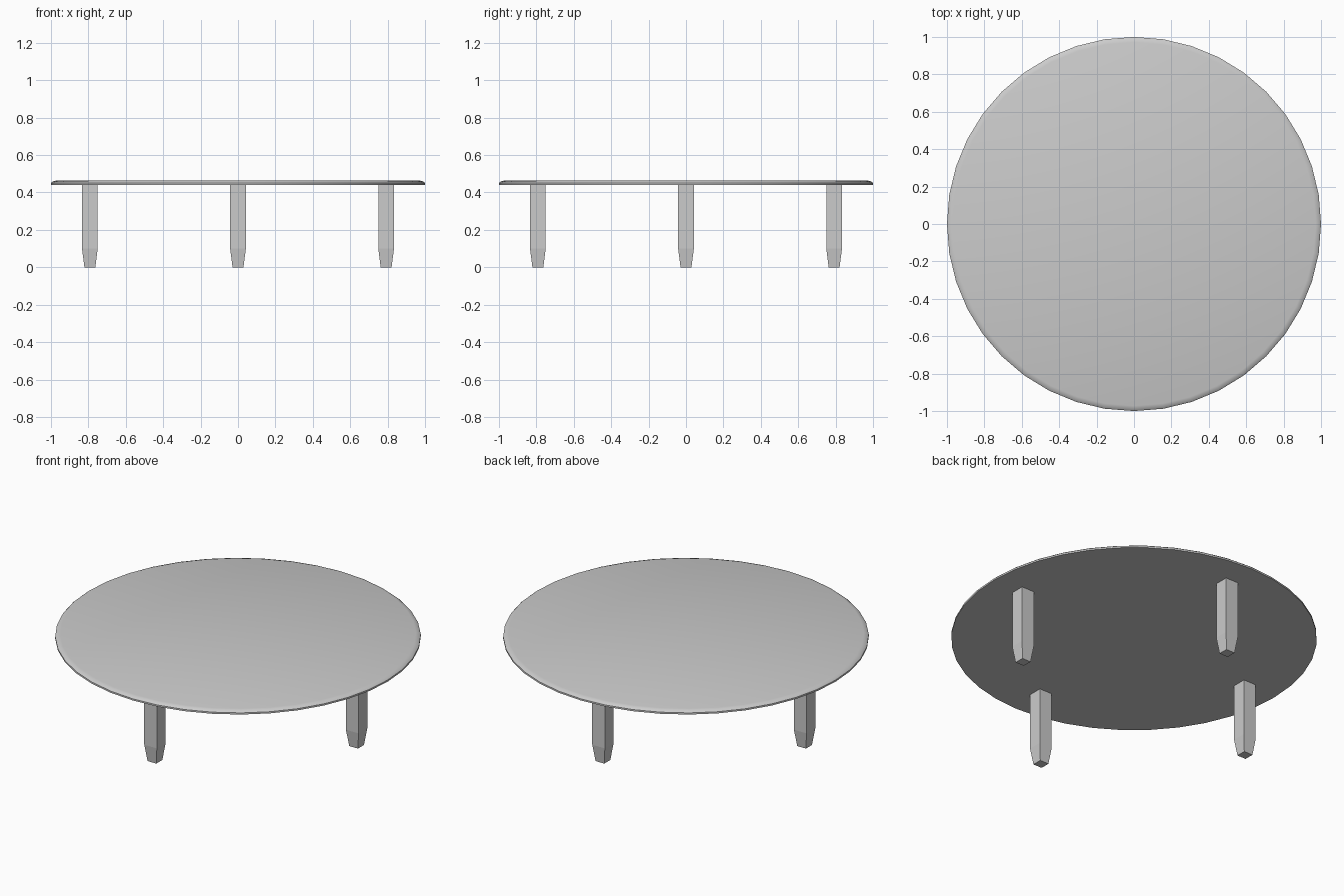
import bpy, bmesh
from math import cos, sin, pi, radians

if "Cube" in bpy.data.objects:
    bpy.data.objects.remove(bpy.data.objects["Cube"])


def loft(name, rings):
    """Skin a stack of equal-length vertex rings and cap both ends."""
    bm = bmesh.new()
    loops = [[bm.verts.new(p) for p in ring] for ring in rings]
    n = len(loops[0])
    for a, b in zip(loops, loops[1:]):
        for i in range(n):
            j = (i + 1) % n
            bm.faces.new((a[i], a[j], b[j], b[i]))
    bm.faces.new(loops[0][::-1])
    bm.faces.new(loops[-1])
    me = bpy.data.meshes.new(name)
    bm.to_mesh(me)
    bm.free()
    ob = bpy.data.objects.new(name, me)
    bpy.context.collection.objects.link(ob)
    return ob


def circle(r, z, n=40):
    return [(r * cos(2 * pi * i / n), r * sin(2 * pi * i / n), z) for i in range(n)]


def square(h, z):
    return [(-h, -h, z), (h, -h, z), (h, h, z), (-h, h, z)]


# Round top with an eased upper edge
profile = [(1.0, 0.441), (1.0, 0.451), (0.992, 0.458), (0.972, 0.464)]
top = loft("table_top", [circle(r, z) for r, z in profile])
bpy.context.view_layer.objects.active = top
top.select_set(True)
bpy.ops.object.shade_smooth_by_angle(angle=radians(40))

# Four square legs with tapered feet
for side, x, y in (("front", 0, -1), ("right", 1, 0), ("back", 0, 1), ("left", -1, 0)):
    leg = loft(side + "_leg", [square(0.029, 0), square(0.042, 0.1), square(0.042, 0.441)])
    leg.location = (0.792 * x, 0.792 * y, 0)
